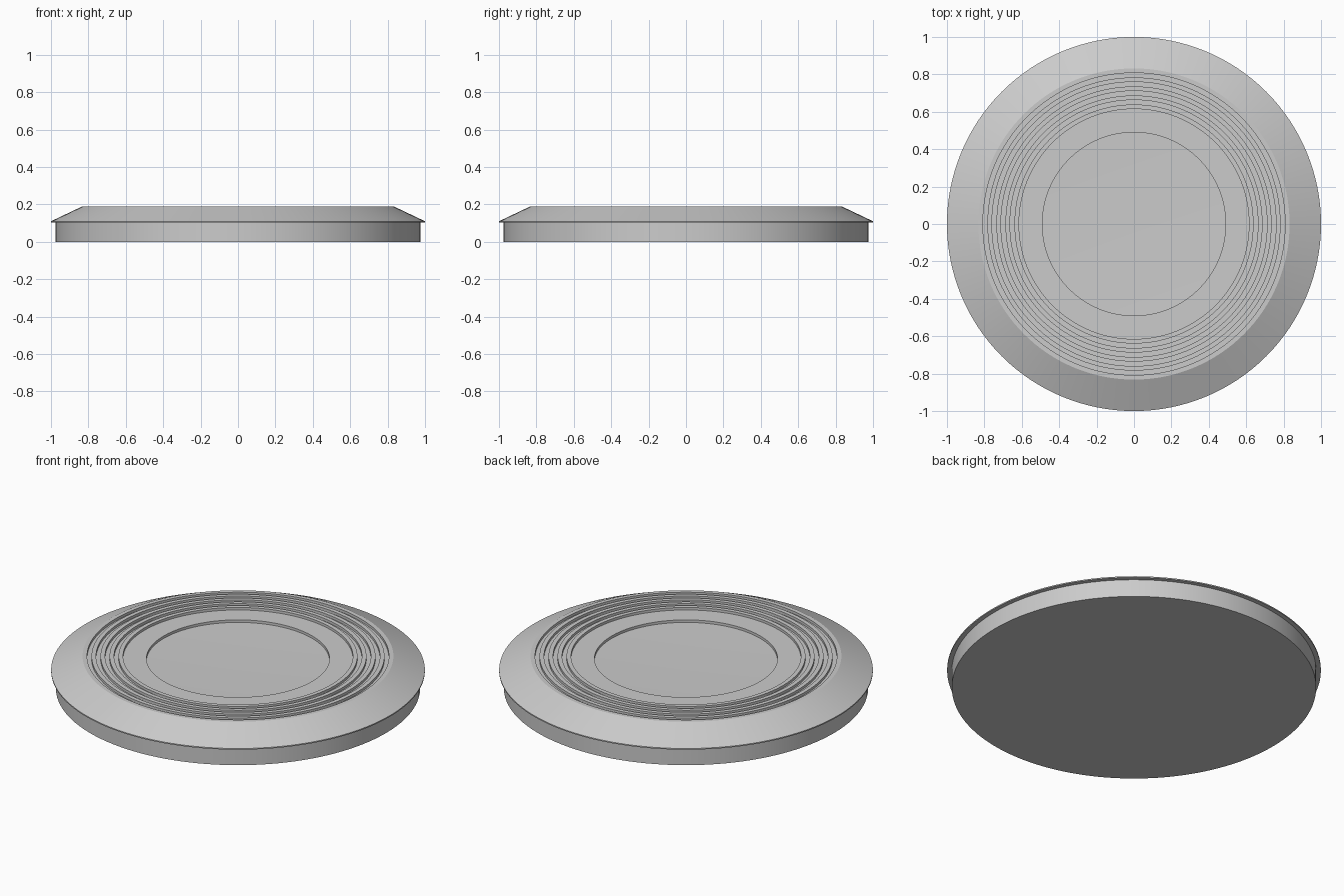
import bpy, bmesh, math

cube = bpy.data.objects.get("Cube")
if cube:
    bpy.data.objects.remove(cube, do_unlink=True)

SEGMENTS = 128
TOP, FLOOR = 0.19, 0.175

# Single grey material
grey = bpy.data.materials.new("light_grey")
grey.use_nodes = True
colour = (0.6, 0.6, 0.6, 1)
grey.diffuse_color = colour
grey.node_tree.nodes["Principled BSDF"].inputs["Base Color"].default_value = colour


def lathe(name, profile):
    """Spin a radius/height profile around z; both ends lie on the axis."""
    bm = bmesh.new()
    verts = [bm.verts.new((r, 0, z)) for r, z in profile]
    edges = [bm.edges.new(pair) for pair in zip(verts, verts[1:])]
    bmesh.ops.spin(bm, geom=verts + edges, cent=(0, 0, 0), axis=(0, 0, 1),
                   angle=math.tau, steps=SEGMENTS, use_merge=True)
    bmesh.ops.remove_doubles(bm, verts=bm.verts, dist=0.0001)
    bmesh.ops.recalc_face_normals(bm, faces=bm.faces)
    mesh = bpy.data.meshes.new(name)
    bm.to_mesh(mesh)
    bm.free()
    obj = bpy.data.objects.new(name, mesh)
    bpy.context.collection.objects.link(obj)
    mesh.materials.append(grey)
    bpy.ops.object.select_all(action='DESELECT')
    obj.select_set(True)
    bpy.context.view_layer.objects.active = obj
    bpy.ops.object.shade_smooth_by_angle(angle=math.radians(20))
    return obj


# Base wall, overhanging lip and sloped shoulder
profile = [(0, 0), (0.975, 0), (0.975, 0.103), (1, 0.103), (1, 0.11), (0.832, TOP)]

# Concentric grooves, ending in the step down to the flat ring
outer, inner, lines = 0.808, 0.615, 9
for i in range(lines):
    r = outer + (inner - outer) * i / (lines - 1)
    heights = (TOP, FLOOR) if i % 2 == 0 else (FLOOR, TOP)
    profile += [(r, z) for z in heights]

# Recessed, slightly dished centre
profile += [(0.49, FLOOR), (0.49, 0.16), (0, 0.15)]

lathe("round_disc", profile)
